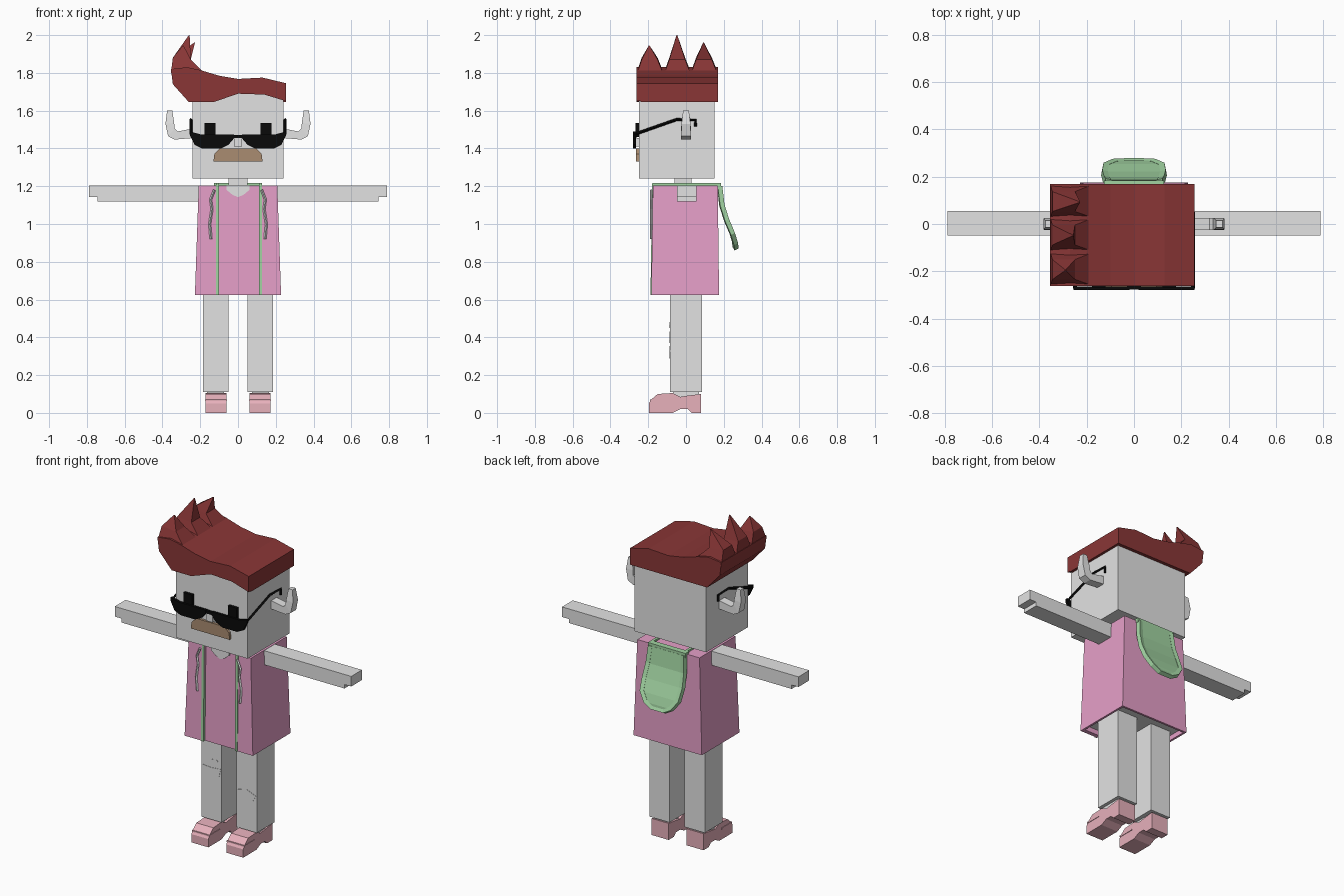
import bpy, bmesh
from mathutils import Vector

if "Cube" in bpy.data.objects:
    bpy.data.objects.remove(bpy.data.objects["Cube"], do_unlink=True)


def material(name, rgb):
    m = bpy.data.materials.new(name)
    m.use_nodes = True
    color = tuple((c / 255) ** 2.2 for c in rgb) + (1,)
    m.diffuse_color = color
    m.node_tree.nodes["Principled BSDF"].inputs["Base Color"].default_value = color
    return m


GREY = material("pale grey", (226, 226, 226))
RED = material("dark red hair", (136, 57, 57))
PINK = material("coat pink", (229, 158, 199))
GREEN = material("hood green", (160, 210, 160))
BLACK = material("black", (18, 18, 18))
BROWN = material("moustache brown", (168, 139, 112))
ROSE = material("shoe rose", (238, 181, 192))


def add(name, mesh, mat):
    obj = bpy.data.objects.new(name, mesh)
    bpy.context.collection.objects.link(obj)
    mesh.materials.clear()
    mesh.materials.append(mat)
    return obj


def loft(name, rings, mat):
    """Skin a series of equal rings and cap both ends."""
    bm = bmesh.new()
    rows = [[bm.verts.new(p) for p in ring] for ring in rings]
    n = len(rows[0])
    for a, b in zip(rows, rows[1:]):
        for i in range(n):
            j = (i + 1) % n
            bm.faces.new((a[i], a[j], b[j], b[i]))
    bm.faces.new(rows[0])
    bm.faces.new(rows[-1])
    bmesh.ops.recalc_face_normals(bm, faces=bm.faces)
    mesh = bpy.data.meshes.new(name)
    bm.to_mesh(mesh)
    bm.free()
    return add(name, mesh, mat)


def rect(x0, x1, y0, y1, z):
    return [(x0, y0, z), (x1, y0, z), (x1, y1, z), (x0, y1, z)]


def box(name, x, y, z, mat):
    return loft(name, [rect(*x, *y, h) for h in z], mat)


def slab(name, pts, y0, y1, mat, side=1):
    """Front outline (x, z) pushed along y."""
    return loft(name, [[(x * side, y, z) for x, z in pts] for y in (y0, y1)], mat)


def tube(name, pts, radius, mat):
    curve = bpy.data.curves.new(name, "CURVE")
    curve.dimensions = "3D"
    curve.bevel_depth = radius
    curve.bevel_resolution = 0
    curve.use_fill_caps = True
    spline = curve.splines.new("POLY")
    spline.points.add(len(pts) - 1)
    for p, co in zip(spline.points, pts):
        p.co = (*co, 1)
    temp = bpy.data.objects.new(name + " path", curve)
    mesh = bpy.data.meshes.new_from_object(temp)
    bpy.data.objects.remove(temp)
    for poly in mesh.polygons:
        poly.use_smooth = False
    return add(name, mesh, mat)


# Head and neck
box("head", (-.24, .24), (-.25, .15), (1.24, 1.69), GREY)
box("neck", (-.05, .05), (-.06, .03), (1.15, 1.25), GREY)

# Hair: wavy fringe at the front, straight hem behind
top = [(-.26, 1.645), (-.345, 1.74), (-.355, 1.82), (-.27, 1.83), (-.2, 1.815),
       (-.1, 1.785), (0, 1.768), (.13, 1.775), (.255, 1.745)]
fringe = [(.255, 1.65), (.14, 1.685), (0, 1.69), (-.13, 1.645)]
hem = [(x, 1.645) for x, z in fringe]
loft("hair", [[(x, y, z) for x, z in top + low]
              for y, low in ((-.262, fringe), (-.242, fringe), (-.24, hem), (.17, hem))], RED)

# Hair spikes lean inward
for y, tip_x, tip_y, tip_z in ((-.19, -.29, -.195, 1.945),
                               (-.045, -.258, -.048, 2.0),
                               (.097, -.23, .093, 1.96)):
    def ring(x0, x1, z0, z1, cy, w):
        return [(x0, cy - w, z0), (x1, cy - w, z1), (x1, cy + w, z1), (x0, cy + w, z0)]
    loft("hair_spike", [ring(-.355, -.17, 1.8, 1.79, y, .072),
                        ring(-.345, -.25, 1.88, 1.87, (y + tip_y) / 2, .042),
                        ring(tip_x - .002, tip_x + .002, tip_z, tip_z, tip_y, .002)], RED)

# Face
slab("moustache", [(-.13, 1.33), (.13, 1.33), (.125, 1.37), (.095, 1.4),
                   (-.095, 1.4), (-.125, 1.37)], -.265, -.249, BROWN)
box("nose", (-.022, .022), (-.276, -.249), (1.41, 1.455), GREY)
box("glasses_bridge", (-.03, .03), (-.278, -.262), (1.455, 1.472), BLACK)

lens = [(.02, 1.475), (.02, 1.455), (.05, 1.42), (.09, 1.4), (.19, 1.4),
        (.23, 1.42), (.255, 1.47), (.255, 1.49), (.2, 1.475)]
shoe = [(.08, 0), (.08, .1), (.0, .09), (-.03, .085), (-.07, .105), (-.15, .1),
        (-.185, .07), (-.197, .05), (-.197, 0), (-.07, 0), (-.03, .02), (.01, .02), (.03, 0)]

# Everything mirrored left and right
for side, label in ((1, "left"), (-1, "right")):
    def span(a, b):
        return sorted((a * side, b * side))

    box(label + "_eye", span(.12, .178), (-.268, -.249), (1.46, 1.535), BLACK)
    slab(label + "_lens", lens, -.28, -.264, BLACK, side)
    tube(label + "_glasses_arm", [(side * .25, y, z) for y, z in
         ((-.272, 1.475), (-.05, 1.553), (.05, 1.55), (.05, 1.515))], .008, BLACK)

    # Ear: square tube bent upward
    path = [((.23, 1.48), (.23, 1.505), .028), ((.24, 1.455), (.24, 1.505), .026),
            ((.335, 1.447), (.32, 1.49), .026), ((.37, 1.465), (.335, 1.505), .026),
            ((.384, 1.53), (.338, 1.535), .024), ((.375, 1.602), (.348, 1.602), .015)]
    loft(label + "_ear", [[(side * a[0], -w, a[1]), (side * b[0], -w, b[1]),
                           (side * b[0], w, b[1]), (side * a[0], w, a[1])]
                          for a, b, w in path], GREY)

    # Arm with a notched hand
    arm = [(.2, 1.118), (.745, 1.118), (.745, 1.142), (.79, 1.142), (.79, 1.203), (.2, 1.203)]
    slab(label + "_arm", arm, -.048, .055, GREY, side)

    # Leg, sock and shoe
    box(label + "_leg", span(.05, .185), (-.085, .085), (.11, .66), GREY)
    box(label + "_sock", span(.075, .165), (-.07, .07), (.07, .112), GREY)
    x0, x1 = span(.06, .173)
    loft(label + "_shoe", [[(x, y, z) for y, z in shoe] for x in (x0, x1)], ROSE)
    box(label + "_shoe_strap", (x0 - .003, x1 + .003), (-.19, -.09), (.062, .07), ROSE)

    # Coat front panel, green edging and drawstring
    inner = .11 if side > 0 else .1
    loft(label + "_coat_front",
         [rect(*span(inner, w), f, f + .02, z)
          for w, f, z in ((.228, -.184, .625), (.208, -.175, 1.205))], PINK)
    loft(label + "_trim",
         [rect(*span(inner, inner + .016), f - .004, f + .02, z)
          for f, z in ((-.184, .625), (-.175, 1.215))], GREEN)
    box(label + "_shoulder_trim", span(inner, inner + .016), (-.178, .175), (1.2, 1.216), GREEN)
    tube(label + "_drawstring", [(side * x, -.184, z) for x, z in
         ((.125, 1.18), (.145, 1.13), (.138, 1.08), (.15, 1.0), (.143, .92))], .007, GREY)

# Coat body with a hollow hem
coat = loft("coat", [rect(-.228, .228, -.172, .175, .625),
                     rect(-.208, .208, -.163, .168, 1.205)], PINK)
coat.data.materials.append(GREY)
bm = bmesh.new()
bm.from_mesh(coat.data)
bottom = min(bm.faces, key=lambda f: f.calc_center_median().z)
bmesh.ops.inset_region(bm, faces=[bottom], thickness=.018)
deep = bmesh.ops.extrude_face_region(bm, geom=[bottom])
bmesh.ops.translate(bm, vec=(0, 0, .03),
                    verts=[v for v in deep["geom"] if isinstance(v, bmesh.types.BMVert)])
for f in deep["geom"]:
    if isinstance(f, bmesh.types.BMFace):
        f.material_index = 1
bmesh.ops.delete(bm, geom=[bottom] if bottom.is_valid else [], context="FACES_ONLY")
bm.to_mesh(coat.data)
bm.free()

# Bare neckline
slab("neckline", [(-.06, 1.207), (-.06, 1.18), (-.03, 1.155), (0, 1.142),
                  (.03, 1.155), (.06, 1.18), (.06, 1.207)], -.17, -.161, GREY)

# Torn knee patches
for pts in ([(-.18, .43), (-.175, .385), (-.12, .37), (-.065, .385), (-.055, .43), (-.12, .425)],
            [(-.13, .455), (-.1, .45), (-.07, .465), (-.085, .482), (-.115, .475)],
            [(.055, .34), (.08, .295), (.12, .287), (.16, .295), (.18, .33), (.12, .355)]):
    slab("knee_patch", pts, -.087, -.08, GREY)

# Hood hanging down the back: shell plus raised rim
rows = [(.11, .178, 1.2), (.118, .19, 1.1), (.125, .215, 1.02),
        (.12, .245, .95), (.085, .26, .9), (.04, .262, .875)]
loft("hood", [[(-w, y - .012, z), (w, y - .012, z), (w, y + .008, z), (-w, y + .008, z)]
              for w, y, z in rows], GREEN)
rim = [(-w, y, z) for w, y, z in rows] + [(w, y, z) for w, y, z in reversed(rows)]
tube("hood_rim", rim, .017, GREEN)
box("collar_trim", (-.126, .126), (.15, .185), (1.19, 1.216), GREEN)
